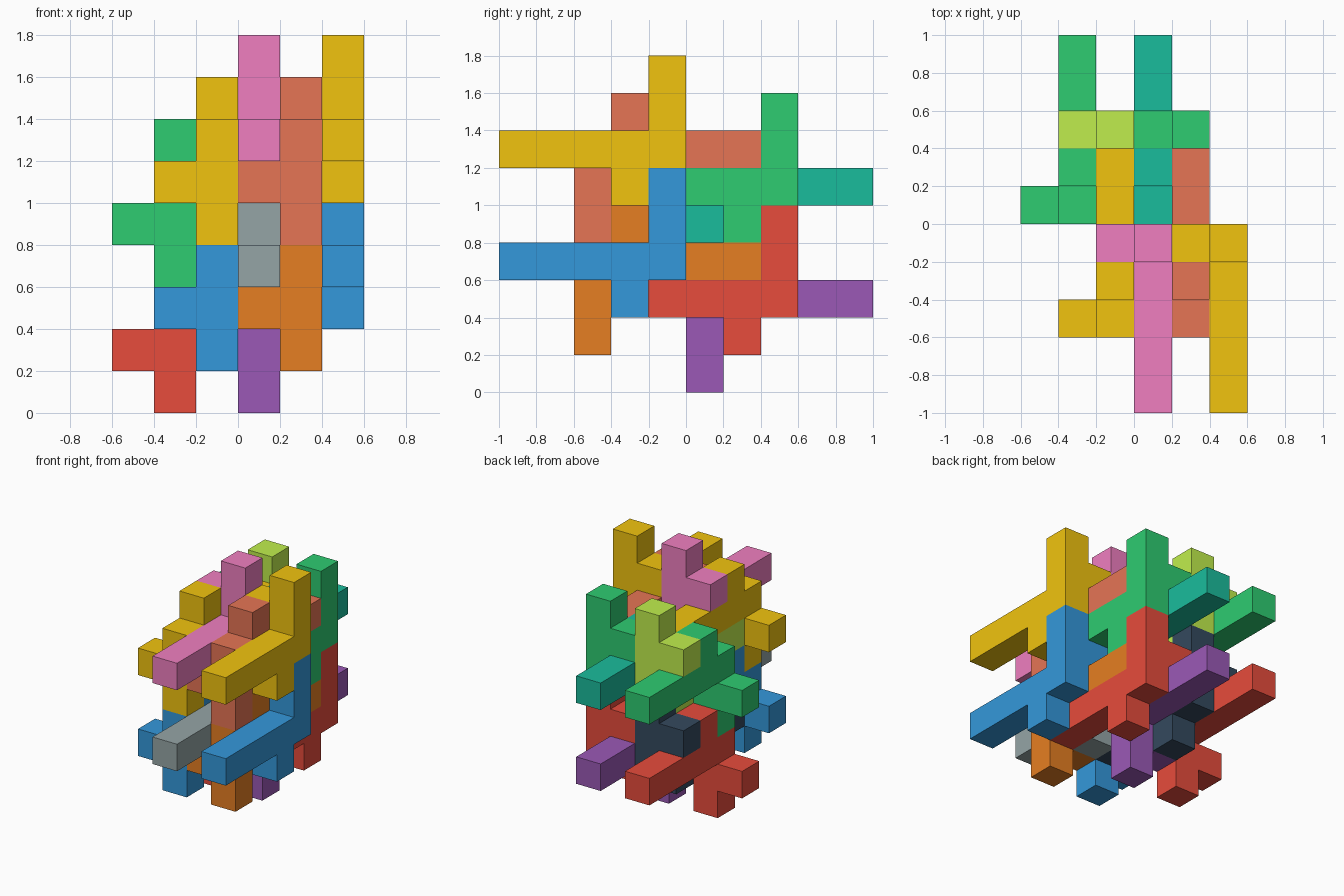
import bpy, bmesh, math
from mathutils import Vector

if "Cube" in bpy.data.objects:
    bpy.data.objects.remove(bpy.data.objects["Cube"])

U = 0.2  # size of one cube cell


def grow(bm, cell, direction, times=1):
    """Extrude the face of a cell outward by whole cells."""
    d = Vector(direction)
    for n in range(times):
        centre = Vector(cell) + d * (n + 0.5)
        face = min(bm.faces, key=lambda f: (f.calc_center_median() - centre).length)
        new = bmesh.ops.extrude_discrete_faces(bm, faces=[face])["faces"][0]
        bmesh.ops.translate(bm, verts=new.verts[:], vec=d)


def piece_mesh():
    """One interlocking block: long arm, upright post and two stubs."""
    bm = bmesh.new()
    bmesh.ops.create_cube(bm, size=1)
    grow(bm, (0, 0, 0), (0, -1, 0), 4)   # arm
    grow(bm, (0, -1, 0), (0, 0, -1))     # lower stub
    grow(bm, (0, 0, 0), (0, 0, 1), 2)    # post
    grow(bm, (0, 0, 1), (-1, 0, 0))      # side stub
    bmesh.ops.recalc_face_normals(bm, faces=bm.faces[:])
    bmesh.ops.dissolve_limit(bm, angle_limit=0.01, verts=bm.verts[:], edges=bm.edges[:])
    mesh = bpy.data.meshes.new("block")
    bm.to_mesh(mesh)
    bm.free()
    return mesh


def material(name, code):
    mat = bpy.data.materials.new(name)
    srgb = [int(code[i:i + 2], 16) / 255 for i in (0, 2, 4)]
    mat.diffuse_color = [c / 12.92 if c < 0.04 else ((c + 0.055) / 1.055) ** 2.4
                         for c in srgb] + [1]
    mat.use_nodes = True
    mat.node_tree.nodes["Principled BSDF"].inputs["Base Color"].default_value = mat.diffuse_color
    return mat


COLOURS = {
    "blue": "3498db", "yellow": "f1c40f", "grey": "95a5a6", "pink": "f07fc0",
    "red": "e74c3c", "green": "2ecc71", "slate": "34495e", "lime": "c0ee4d",
    "orange": "e67e22", "salmon": "e67555", "purple": "9b59b6", "teal": "1abc9c",
}
mats = {n: material(n, c) for n, c in COLOURS.items()}
base = piece_mesh()

# Each row: first cell, turned over or not, colours (right low, right high, left low, left high)
rows = [
    ("front_block", (5, 4, 3), False, ("blue", "yellow", "grey", "pink")),
    ("back_block", (4, 7, 2), False, ("red", "green", "slate", "lime")),
    ("front_turned_block", (4, 2, 3), True, ("orange", "salmon", "blue", "yellow")),
    ("back_turned_block", (3, 5, 2), True, ("purple", "teal", "red", "green")),
]
for name, (i, j, k), turned, colours in rows:
    for n, colour in enumerate(colours):
        column, layer = divmod(n, 2)
        mesh = base.copy()
        mesh.materials.append(mats[colour])
        ob = bpy.data.objects.new(
            f"{name}_{('right', 'left')[column]}_{('lower', 'upper')[layer]}", mesh)
        ob.location = (-0.5 + U * (i - 2 * column), -0.9 + U * j, 0.1 + U * (k + 3 * layer))
        ob.rotation_euler.x = math.pi if turned else 0
        ob.scale = (U, U, U)
        bpy.context.collection.objects.link(ob)
bpy.data.meshes.remove(base)
